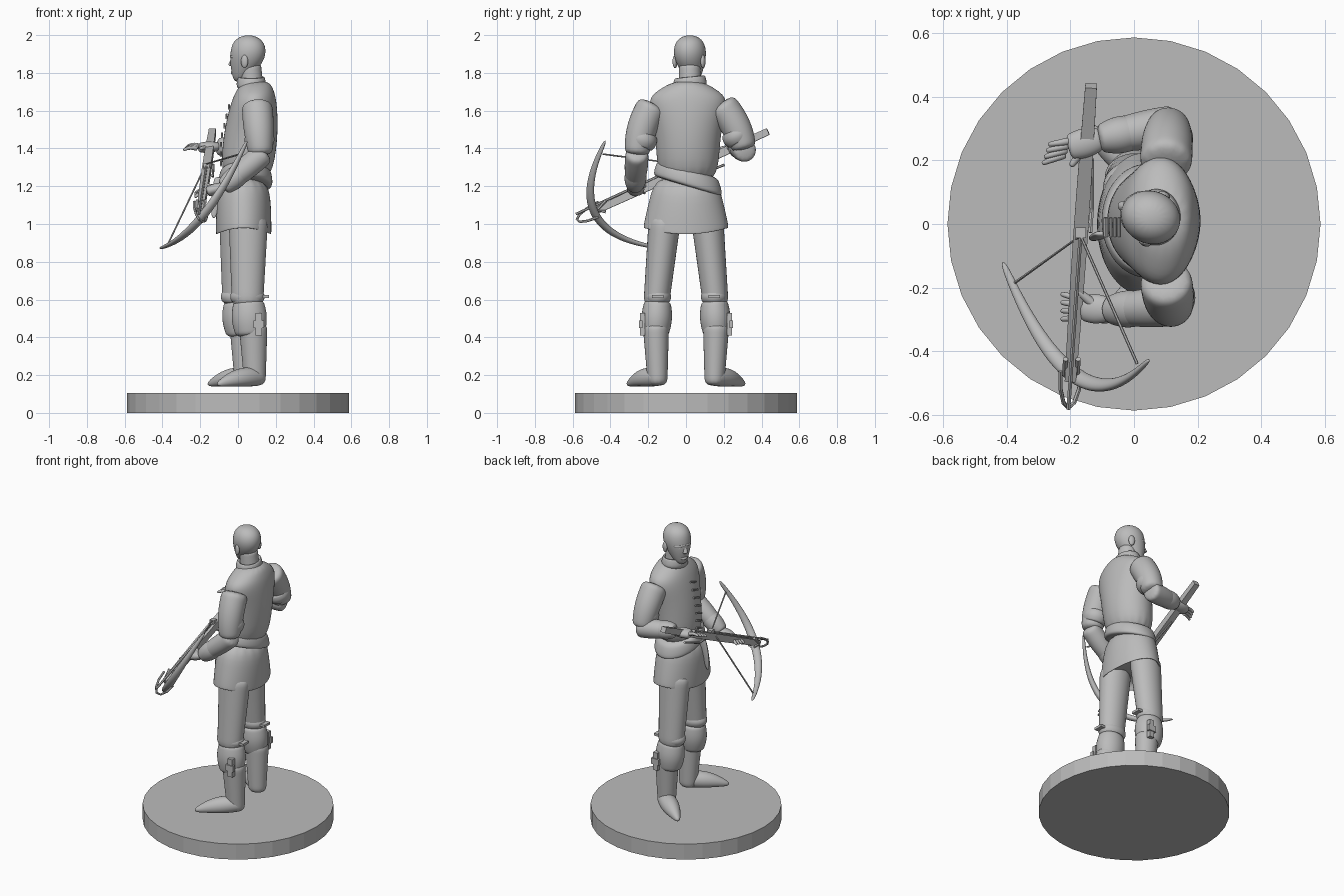
import bpy, bmesh, math
from mathutils import Vector, Matrix

if "Cube" in bpy.data.objects:
    bpy.data.objects.remove(bpy.data.objects["Cube"])

grey = bpy.data.materials.new("plain_grey")
grey.use_nodes = True
tone = (.5, .5, .5, 1)
grey.diffuse_color = tone
grey.node_tree.nodes["Principled BSDF"].inputs["Base Color"].default_value = tone
SOLE = .14
UP = Vector((0, 0, 1))
LEFTWARD = Vector((0, 1, 0))


def finish(name, bm, smooth=True, subdivide=0):
    bmesh.ops.recalc_face_normals(bm, faces=bm.faces)
    for face in bm.faces:
        face.smooth = smooth
    mesh = bpy.data.meshes.new(name)
    bm.to_mesh(mesh)
    bm.free()
    mesh.materials.append(grey)
    obj = bpy.data.objects.new(name, mesh)
    bpy.context.collection.objects.link(obj)
    if subdivide:
        modifier = obj.modifiers.new("smooth_surface", "SUBSURF")
        modifier.levels = modifier.render_levels = subdivide
    return obj


def skin(name, rings, subdivide):
    """Bridge successive rings of points and cap both ends."""
    bm = bmesh.new()
    loops = [[bm.verts.new(point) for point in ring] for ring in rings]
    for low, high in zip(loops, loops[1:]):
        for i in range(len(low)):
            bm.faces.new((low[i - 1], low[i], high[i], high[i - 1]))
    bm.faces.new(loops[0])
    bm.faces.new(loops[-1])
    return finish(name, bm, subdivide > 0, subdivide)


def loft(name, rows, centre, middle=0, tilt=0, arch=0, sides=16):
    """Level rings given as height, half depth and half width."""
    rings = []
    for height, depth, width in rows:
        ring = []
        for i in range(sides):
            angle = math.tau * i / sides
            x = centre(height) + depth * math.cos(angle)
            y = middle + width * math.sin(angle)
            ring.append(Vector((x, y, height + tilt * y + arch * y * y)))
        rings.append(ring)
    return skin(name, rings, 2)


def sweep(name, points, radii, sides, subdivide, flat=1.0):
    """Carry a round section along a path without twisting it."""
    side, rings = None, []
    for i, point in enumerate(points):
        ahead = points[min(i + 1, len(points) - 1)]
        behind = points[max(i - 1, 0)]
        along = (ahead - behind).normalized()
        if side is None:
            side = along.cross(UP if abs(along.z) < .9 else LEFTWARD)
        side = (side - along * side.dot(along)).normalized()
        other = side.cross(along)
        ring = []
        for k in range(sides):
            angle = math.tau * (k + .5) / sides
            spot = point + radii[i] * (side * math.cos(angle) + other * math.sin(angle) * flat)
            spot.z = max(spot.z, SOLE)
            ring.append(spot)
        rings.append(ring)
    return skin(name, rings, subdivide)


def limb(name, start, end, first, last, bulge=0.0, sag=(0, 0, 0), flat=1.0, sides=10, subdivide=2, steps=6):
    """Tapered tube from start to end, swollen and bowed in the middle."""
    points, radii = [], []
    for i in range(steps + 1):
        t = i / steps
        points.append(Vector(start).lerp(Vector(end), t) + Vector(sag) * (4 * t * (1 - t)))
        radii.append(first + (last - first) * t + bulge * math.sin(math.pi * t))
    return sweep(name, points, radii, sides, subdivide, flat)


def rod(name, points, radius):
    return sweep(name, [Vector(p) for p in points], [radius] * len(points), 6, 0)


def solid(name, place, size, ball=False):
    bm = bmesh.new()
    if ball:
        bmesh.ops.create_uvsphere(bm, u_segments=16, v_segments=10, radius=1)
    else:
        bmesh.ops.create_cube(bm, size=2)
    shape = Matrix.Translation(place) @ Matrix.Diagonal((*size, 1))
    bmesh.ops.transform(bm, matrix=shape, verts=bm.verts)
    return finish(name, bm, ball)


# Round display base
bm = bmesh.new()
bmesh.ops.create_cone(bm, cap_ends=True, segments=32, radius1=.587, radius2=.587, depth=.105)
bmesh.ops.translate(bm, vec=UP * .105 / 2, verts=bm.verts)
finish("display_base", bm, smooth=False)

# Vest, collar, sash and tunic skirt
loft("vest", [(1.2, .13, .16), (1.4, .15, .17), (1.55, .14, .19), (1.66, .12, .22),
              (1.71, .1, .16), (1.76, .07, .07)], lambda z: .04 + (z - 1.2) / 10, middle=.01)
loft("collar", [(1.7, .08, .1), (1.75, .08, .09), (1.79, .07, .08), (1.75, .05, .06)],
     lambda z: .07, middle=.02, tilt=.1)
loft("sash", [(1.2, .13, .17), (1.21, .15, .19), (1.28, .14, .17), (1.3, .12, .15)],
     lambda z: .04, middle=.01, tilt=-.3)
loft("tunic_skirt", [(1.25, .13, .16), (1.1, .15, .2), (.96, .15, .23), (.94, .15, .23),
                     (.95, .14, .22), (1, .12, .2)], lambda z: .03, arch=.7)
limb("sash_tail", (-.1, -.03, 1.25), (-.13, -.05, 1.03), .025, .01, bulge=.01, flat=.4)
for i in range(7):
    height = 1.32 + i / 20
    front = max(0, height - 1.45) / 4 - .09
    limb("vest_lace", (front, -.04, height - .01), (front, .02, height + .01), .006, .006,
         sides=6, subdivide=0, steps=2)

# Head, turned a little towards its right
head = [loft("head", [(1.75, .03, .03), (1.8, .06, .055), (1.85, .09, .075), (1.91, .1, .09),
                      (1.97, .085, .075), (2, .03, .03)], lambda z: min(0, z - 1.88) * .4),
        limb("nose", (-.08, 0, 1.89), (-.1, 0, 1.835), .01, .018),
        limb("lips", (-.07, -.03, 1.8), (-.07, .03, 1.8), .006, .006, bulge=.004, sag=(-.02, 0, 0))]
for side in (-1, 1):
    head += [limb("brow", (-.09, 0, 1.89), (-.06, side * .06, 1.885), .01, .008, sag=(-.01, 0, 0)),
             solid("ear", (.01, side * .08, 1.86), (.02, .012, .035), ball=True),
             solid("eye", (-.08, side * .03, 1.87), (.01, .014, .008), ball=True)]
for part in head:
    part.location = (.055, .02, 0)
    part.rotation_euler.z = math.radians(-22)
limb("neck", (.08, .02, 1.66), (.065, .02, 1.85), .065, .06)


# Trousers, boots and straps, with the right leg a little further forward
def leg(name, side, shift):
    def at(x, y, z):
        return Vector((x + shift, side * y, z))

    limb(name + "_trouser", at(.055, .11, 1.05), at(.05, .16, .55), .11, .085, flat=.82, sides=12)
    limb(name + "_garter", at(.05, .15, .65), at(.05, .15, .58), .08, .08, bulge=.016, flat=.78, sides=12)
    limb(name + "_boot_cuff", at(.055, .15, .6), at(.065, .16, .4), .08, .075, bulge=.02, flat=.87, sides=12)
    limb(name + "_boot_shaft", at(.08, .16, .48), at(.09, .15, SOLE), .08, .058, flat=.92, sides=12)
    limb(name + "_boot_foot", at(.13, .13, .19), at(-.11, .31, .15), .045, .012, bulge=.03,
         sag=(0, 0, .01))
    solid(name + "_boot_strap", at(.11, .23, .47), (.017, .014, .06))
    solid(name + "_boot_buckle", at(.11, .24, .47), (.028, .01, .02))
    solid(name + "_strap_end", at(.14, .15, .615), (.025, .03, .008))


leg("left", -1, 0)
leg("right", 1, -.05)


# Arms: sleeve, flared cuff, palm, thumb and fingers
def arm(name, shoulder, elbow, wrist, fingertip, thumb_tip, spread, outward):
    shoulder, elbow, wrist, fingertip = map(Vector, (shoulder, elbow, wrist, fingertip))
    thumb_tip, spread = Vector(thumb_tip), Vector(spread)
    limb(name + "_upper_sleeve", shoulder, elbow, .085, .065, bulge=.008, sag=(0, outward, 0), sides=12)
    limb(name + "_sleeve_fold", shoulder.lerp(elbow, .55), shoulder.lerp(elbow, .85), .07, .065,
         bulge=.016, sides=12)
    limb(name + "_forearm", elbow.lerp(wrist, -.15), wrist, .062, .045, bulge=.01, sides=12)
    limb(name + "_cuff", elbow.lerp(wrist, .5), wrist.lerp(elbow, -.06), .055, .042, bulge=.012, sides=12)
    knuckle = wrist.lerp(fingertip, .6)
    limb(name + "_palm", wrist, knuckle, .035, .04, bulge=.012, flat=.65)
    limb(name + "_thumb", wrist.lerp(knuckle, .4), thumb_tip, .02, .01, subdivide=1, sides=8)
    for i in range(4):
        offset = spread * (i / 3 - .5)
        limb(name + "_finger", knuckle + offset * .7, fingertip + offset, .014, .008,
             sag=(0, 0, .01), subdivide=1, sides=8)


arm("left", (.1, -.17, 1.64), (.12, -.26, 1.36), (-.07, -.27, 1.2), (-.23, -.26, 1.15),
    (-.19, -.2, 1.21), spread=(0, .08, .02), outward=-.02)
arm("right", (.1, .18, 1.64), (.11, .31, 1.39), (-.1, .27, 1.41), (-.28, .22, 1.4),
    (-.2, .18, 1.4), spread=(.02, .06, .02), outward=.02)

# Crossbow stock, bolt, nut, trigger and stirrup
butt, muzzle = Vector((-.135, .435, 1.49)), Vector((-.2, -.49, 1.065))


def on_stock(t, rise=0.0, shift=0.0):
    return butt.lerp(muzzle, t) + Vector((shift, 0, rise))


limb("crossbow_stock", butt, muzzle, .026, .025, bulge=.007, sides=4, subdivide=0)
rod("bolt", [on_stock(.5, .03), on_stock(1.1, .03)], .007)
solid("string_nut", on_stock(.5, .03), (.016, .016, .016))
rod("trigger_lever", [on_stock(.5, -.02, .03), on_stock(.42, -.06, .03), on_stock(.25, -.07, .02)], .007)
turns = [math.pi * i / 6 for i in range(7)]
rod("stirrup", [on_stock(.97 + math.sin(a) / 8, math.cos(a) / 25, -math.cos(a) / 30) for a in turns], .007)
for shift in (-.02, .02):
    rod("bow_binding", [on_stock(.93, .03, shift), on_stock(.98, 0, shift), on_stock(.93, -.03, shift)], .009)

# Bow limbs and drawn string
lower_tip, upper_tip = Vector((-.415, -.115, .87)), Vector((.05, -.425, 1.445))
limb("bow_limbs", lower_tip, upper_tip, .01, .01, bulge=.018, sag=(0, -.21, -.11), flat=.75, steps=12)
rod("bow_string", [lower_tip + Vector((.04, -.07, .015)), on_stock(.51, .045),
                   upper_tip + Vector((-.04, -.015, -.075))], .005)
